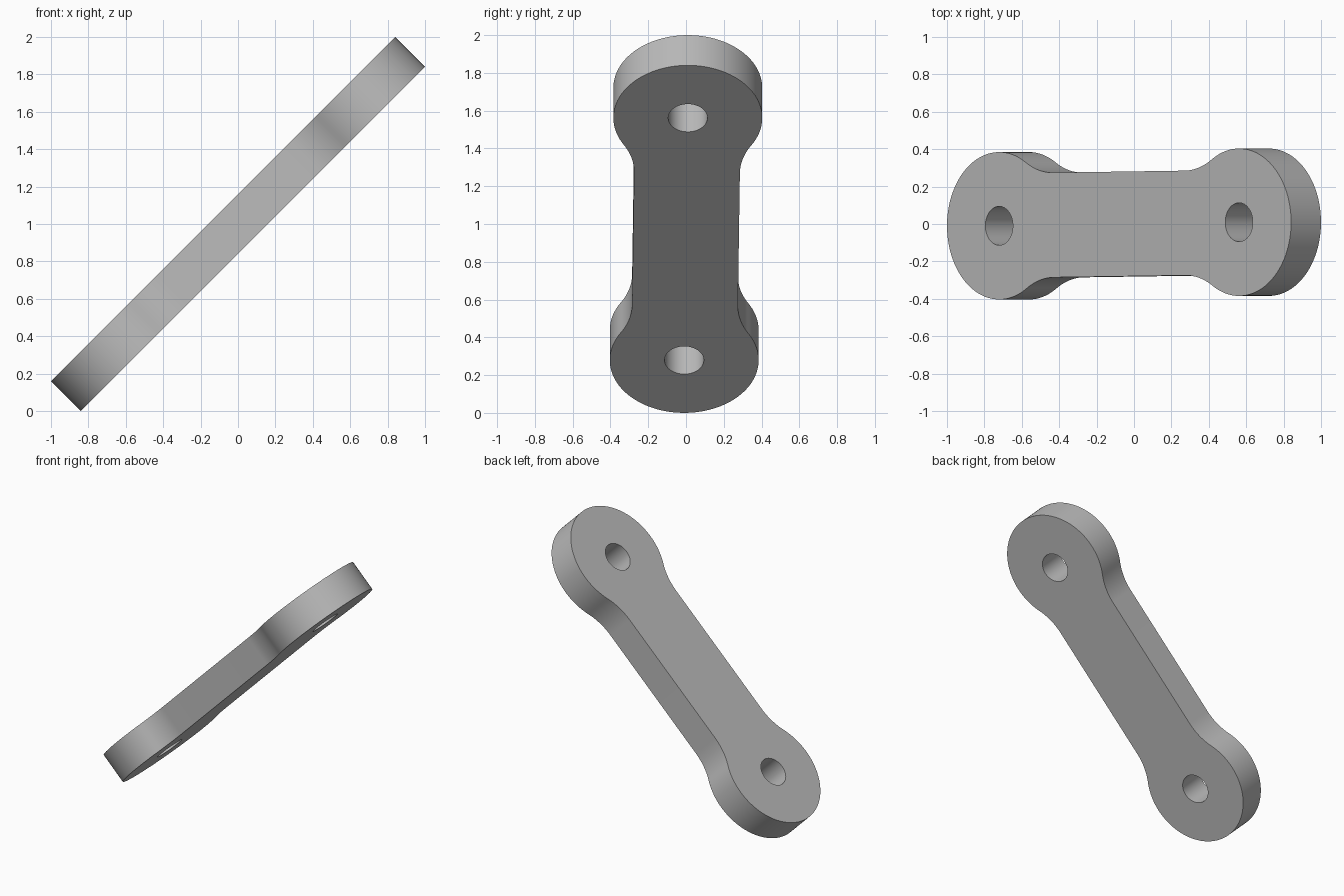
import bpy, bmesh, math
from mathutils import Matrix, Vector

cube = bpy.data.objects.get("Cube")
if cube:
    bpy.data.objects.remove(cube, do_unlink=True)

CENTRE = 0.907      # distance of each eye from the middle of the link
EYE_R = 0.394       # outer radius of the rounded ends
HOLE_R = 0.104
BAR_HALF = 0.28     # half width of the straight bar
FILLET_R = 0.40
THICK = 0.226


def arc(cx, cy, r, start, end, steps):
    """Points along an arc, both ends included."""
    angles = [start + (end - start) * i / steps for i in range(steps + 1)]
    return [Vector((cx + r * math.cos(a), cy + r * math.sin(a), 0)) for a in angles]


def add_loop(bm, points):
    verts = [bm.verts.new(p) for p in points]
    return [bm.edges.new((a, b)) for a, b in zip(verts, verts[1:] + verts[:1])]


# Outline: one end with its two blending fillets, then the same turned half round
fillet_y = BAR_HALF + FILLET_R
offset = math.sqrt((EYE_R + FILLET_R) ** 2 - fillet_y ** 2)
fillet_x = CENTRE - offset
touch = math.atan2(fillet_y, -offset)
half = (
    arc(fillet_x, -fillet_y, FILLET_R, math.pi / 2, math.pi - touch, 14)[:-1]
    + arc(CENTRE, 0, EYE_R, -touch, touch, 72)
    + arc(fillet_x, fillet_y, FILLET_R, touch - math.pi, -math.pi / 2, 14)[1:]
)
outline = half + [-p for p in half]

# Flat plate with two holes, extruded to its thickness
bm = bmesh.new()
edges = add_loop(bm, outline)
for side in (-1, 1):
    edges += add_loop(bm, arc(side * CENTRE, 0, HOLE_R, 0, math.tau, 48)[:-1])
bmesh.ops.triangle_fill(bm, edges=edges, use_beauty=True, normal=(0, 0, 1))
solid = bmesh.ops.extrude_face_region(bm, geom=bm.faces[:], use_keep_orig=True)
top = [g for g in solid["geom"] if isinstance(g, bmesh.types.BMVert)]
bmesh.ops.translate(bm, verts=top, vec=(0, 0, THICK))
bmesh.ops.translate(bm, verts=bm.verts[:], vec=(0, 0, -THICK / 2))
bmesh.ops.recalc_face_normals(bm, faces=bm.faces[:])

# Lean the link at a diagonal with a slight twist in its own plane
lean = Matrix.Rotation(math.radians(-45), 4, "Y") @ Matrix.Rotation(0.0105, 4, "Z")
bm.transform(Matrix.Translation((0, 0, 1)) @ lean)

mesh = bpy.data.meshes.new("link_arm")
bm.to_mesh(mesh)
bm.free()
link = bpy.data.objects.new("link_arm", mesh)
bpy.context.collection.objects.link(link)

# Plain grey metal
grey = bpy.data.materials.new("plain_grey")
grey.use_nodes = True
colour = (0.5, 0.5, 0.5, 1)
grey.diffuse_color = colour
grey.node_tree.nodes["Principled BSDF"].inputs["Base Color"].default_value = colour
mesh.materials.append(grey)

bpy.ops.object.select_all(action="DESELECT")
link.select_set(True)
bpy.context.view_layer.objects.active = link
bpy.ops.object.shade_smooth_by_angle(angle=math.radians(30))
